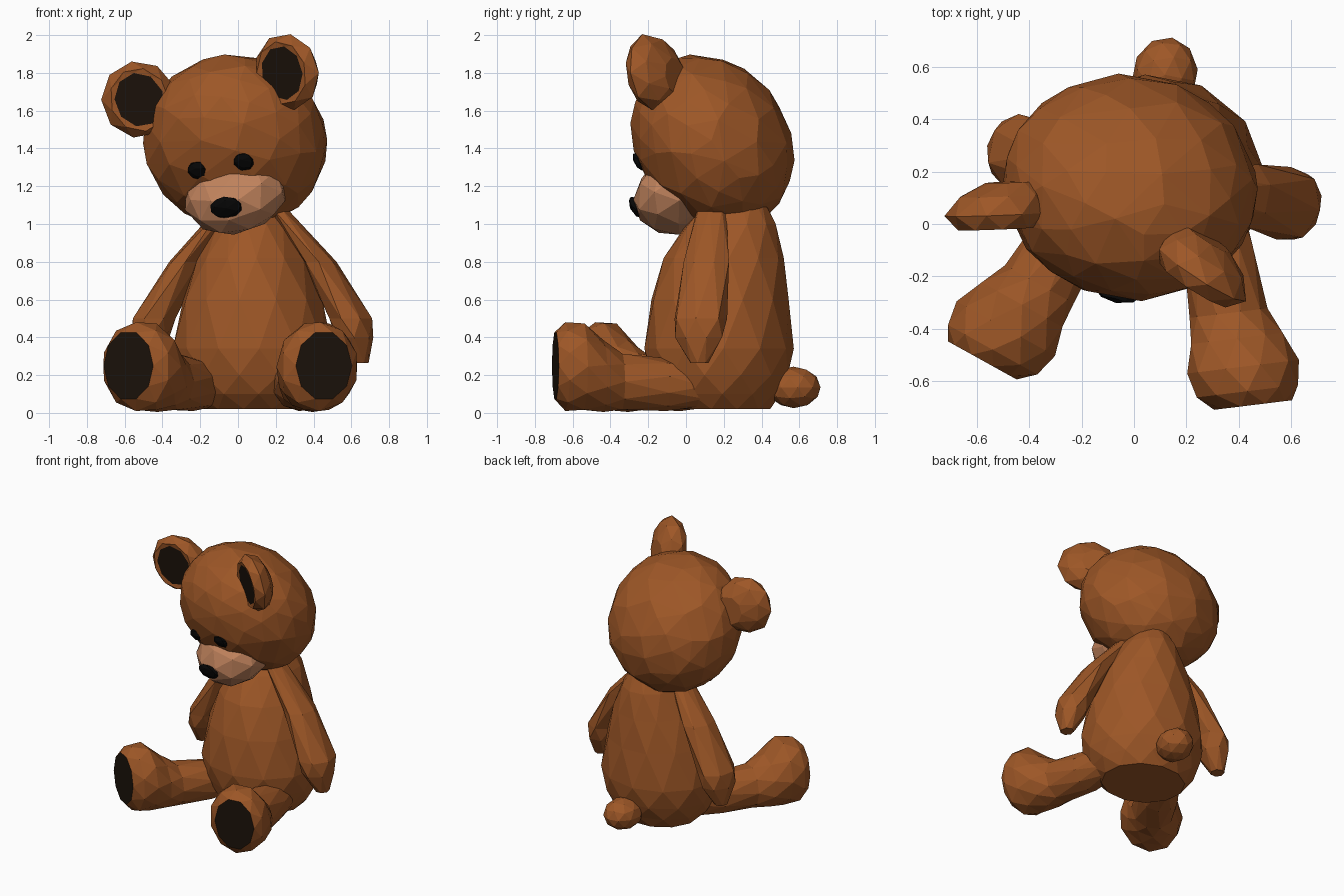
import bpy, bmesh
from math import sin, cos, pi, radians
from mathutils import Matrix, Vector

if "Cube" in bpy.data.objects:
    bpy.data.objects.remove(bpy.data.objects["Cube"])


def material(name, *rgb):
    m = bpy.data.materials.new(name)
    m.diffuse_color = (*rgb, 1)
    m.use_nodes = True
    m.node_tree.nodes["Principled BSDF"].inputs["Base Color"].default_value = m.diffuse_color
    return m


FUR = material("brown fur", 0.34, 0.095, 0.02)
PAD = material("dark pad", 0.011, 0.006, 0.003)
TAN = material("light fur", 0.54, 0.23, 0.11)
BLACK = material("black", 0.002, 0.002, 0.002)


def finish(name, bm, mats):
    bmesh.ops.recalc_face_normals(bm, faces=bm.faces)
    me = bpy.data.meshes.new(name)
    bm.to_mesh(me)
    bm.free()
    for m in mats:
        me.materials.append(m)
    ob = bpy.data.objects.new(name, me)
    bpy.context.collection.objects.link(ob)
    return ob


def loft(name, rings, n, matrix, upright=False, pad=False):
    """Faceted skin over elliptical rings (t, u, v, ru, rv); t runs along y, or z if upright."""
    bm = bmesh.new()
    loops = []
    for k, (t, u, v, ru, rv) in enumerate(rings):
        loop = []
        for i in range(n):
            a = 2 * pi * (i + 0.5 * k) / n
            p, q = u + ru * cos(a), v + rv * sin(a)
            loop.append(bm.verts.new(matrix @ Vector((p, q, t) if upright else (p, t, q))))
        loops.append(loop)
    # staggered triangles; every ring is shifted by half a step
    for a, b in zip(loops, loops[1:]):
        for i in range(n):
            j = (i + 1) % n
            bm.faces.new((a[i], a[j], b[i]))
            bm.faces.new((a[j], b[j], b[i]))
    bm.faces.new(loops[-1])
    bm.faces.new(loops[0]).material_index = 1 if pad else 0
    return finish(name, bm, [FUR, PAD] if pad else [FUR])


def ball(name, centre, radii, matrix, mat, level=2, keep=1.0):
    """Faceted ellipsoid, optionally decimated."""
    bm = bmesh.new()
    m = matrix @ Matrix.Translation(centre) @ Matrix.Diagonal((*radii, 1))
    bmesh.ops.create_icosphere(bm, subdivisions=level, radius=1, matrix=m)
    ob = finish(name, bm, [mat])
    if keep < 1:
        ob.modifiers.new("facets", 'DECIMATE').ratio = keep
    return ob


# Whole body is turned slightly; the head has its own tilt
BODY = Matrix.Translation((0.08, 0.19, 0)) @ Matrix.Rotation(radians(-11), 4, 'Z')
hx = Vector((0.946, -0.272, 0.177)).normalized()
hz = Vector((-0.297, -0.503, 0.813))
hy = hz.cross(hx).normalized()
hz = hx.cross(hy)
HEAD = Matrix.Translation((-0.015, 0.14, 1.435)) @ Matrix((hx, hy, hz)).transposed().to_4x4()

# Torso and tail
loft("torso", [(0.02, 0, 0.0, 0.29, 0.26), (0.1, 0, -0.015, 0.36, 0.325),
               (0.2, 0, -0.015, 0.405, 0.37), (0.34, 0, -0.015, 0.425, 0.395),
               (0.6, 0, -0.01, 0.375, 0.37), (0.82, 0, 0.01, 0.295, 0.32),
               (1.0, 0, 0.05, 0.205, 0.24), (1.14, 0, 0.08, 0.1, 0.14)],
     12, BODY, upright=True)
ball("tail", (-0.035, 0.38, 0.135), (0.125, 0.145, 0.11), BODY, FUR)

# Head, muzzle and nose
ball("head", (0, 0, 0), (0.49, 0.4, 0.487), HEAD, FUR, 3, 0.7)
ball("muzzle", (0, -0.285, -0.135), (0.285, 0.265, 0.205), HEAD, TAN)
ball("nose", (0, -0.525, -0.07), (0.088, 0.035, 0.065), HEAD, BLACK, 2, 0.6)

for s, side in ((-1, "left"), (1, "right")):
    ball("eye_" + side, (s * 0.128, -0.37, 0.095), (0.055, 0.028, 0.055), HEAD, BLACK, 2, 0.6)

    # Ear: round dish with a dark inner face
    ear = (HEAD @ Matrix.Translation((s * 0.42, -0.01, 0.375))
           @ Matrix.Rotation(radians(-20 * s), 4, 'Z')
           @ Matrix.Rotation(radians(-28), 4, 'X'))
    loft("ear_" + side, [(-0.07, 0, 0, 0.13, 0.145), (-0.075, 0, 0, 0.155, 0.17),
                         (-0.02, 0, 0, 0.2, 0.205), (0.05, -0.02 * s, -0.01, 0.17, 0.175),
                         (0.1, -0.05 * s, -0.04, 0.1, 0.1)], 9, ear, pad=True)

    # Arm: flattened and hanging outwards
    loft("arm_" + side, [(1.08, s * 0.14, -0.03, 0.05, 0.08), (0.8, s * 0.36, -0.01, 0.09, 0.125),
                         (0.5, s * 0.53, -0.015, 0.115, 0.145), (0.4, s * 0.55, -0.015, 0.1, 0.13),
                         (0.265, s * 0.58, -0.01, 0.045, 0.05)], 7, BODY, upright=True)

    # Leg and foot with a dark sole, from the sole back to the hip
    leg = (BODY @ Matrix.Translation((s * 0.505 + 0.012, -0.815 + 0.015 * s, 0))
           @ Matrix.Rotation(radians(18 * s), 4, 'Z'))
    loft("leg_" + side, [(0, s * 0.02, 0.25, 0.15, 0.185), (0.055, s * 0.005, 0.245, 0.205, 0.235),
                         (0.15, 0, 0.245, 0.215, 0.24), (0.26, -s * 0.01, 0.195, 0.185, 0.19),
                         (0.36, -s * 0.03, 0.165, 0.15, 0.155), (0.6, -s * 0.04, 0.15, 0.14, 0.14),
                         (0.79, -s * 0.04, 0.14, 0.11, 0.11)], 10, leg, pad=True)
